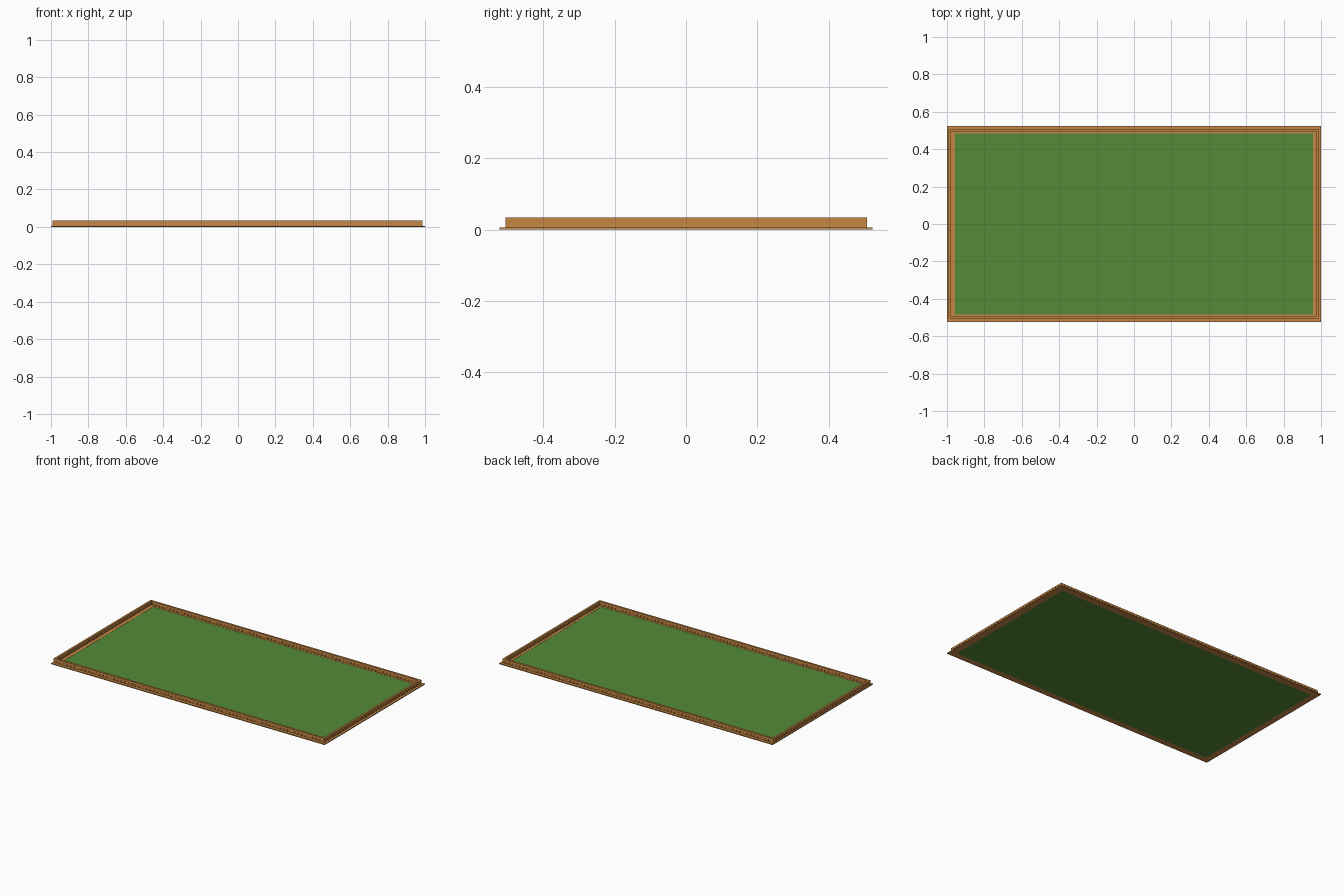
import bpy, bmesh, math
from mathutils import Vector

if "Cube" in bpy.data.objects:
    bpy.data.objects.remove(bpy.data.objects["Cube"])

BASE_H, ARCH_TOP, COPING_Z, TOP = 0.006, 0.024, 0.030, 0.0335
X0, X1, Y0, Y1 = -0.993, 0.986, -0.506, 0.507   # outer wall faces
T, DEPTH = 0.013, 0.004                          # wall thickness, arch recess


def material(name, rgb):
    m = bpy.data.materials.new(name)
    m.diffuse_color = (*rgb, 1)
    m.use_nodes = True
    m.node_tree.nodes["Principled BSDF"].inputs["Base Color"].default_value = m.diffuse_color
    return m


stone = material("warm_stone", (0.57, 0.245, 0.06))
grass = material("grass", (0.09, 0.26, 0.04))


def box(bm, x0, x1, y0, y1, z0, z1):
    vs = bmesh.ops.create_cube(bm, size=1)["verts"]
    for v in vs:
        v.co = Vector((x0 if v.co.x < 0 else x1,
                       y0 if v.co.y < 0 else y1,
                       z0 if v.co.z < 0 else z1))


def finish(bm, name, mat):
    me = bpy.data.meshes.new(name)
    bm.to_mesh(me)
    bm.free()
    me.materials.append(mat)
    ob = bpy.data.objects.new(name, me)
    bpy.context.collection.objects.link(ob)


def ring(bm, x0, x1, y0, y1, wx, wy, z0, z1):
    """Rectangular frame made of four butted bars."""
    box(bm, x0, x1, y0, y0 + wy, z0, z1)
    box(bm, x0, x1, y1 - wy, y1, z0, z1)
    box(bm, x0, x0 + wx, y0 + wy, y1 - wy, z0, z1)
    box(bm, x1 - wx, x1, y0 + wy, y1 - wy, z0, z1)


def arcade(bm, centre, normal, length, bays):
    """Row of arched recesses on a wall face with the given outward normal."""
    n = Vector(normal)
    u = Vector((0, 0, 1)).cross(n)
    pitch = length / bays
    r = pitch * 0.32
    spring = ARCH_TOP - r
    path = [(-r, BASE_H)]
    path += [(-r * math.cos(math.pi * i / 6), spring + r * math.sin(math.pi * i / 6))
             for i in range(7)]
    path += [(r, BASE_H)]
    h = pitch / 2
    for k in range(bays):
        o = Vector(centre) + u * ((k + 0.5) * pitch - length / 2)

        def vert(p, d=0.0):
            return bm.verts.new(o + u * p[0] - n * d + Vector((0, 0, p[1])))

        front = [vert(p) for p in path]
        back = [vert(p, DEPTH) for p in path]
        outer = [vert(p) for p in ((h, BASE_H), (h, COPING_Z), (-h, COPING_Z), (-h, BASE_H))]
        bm.faces.new(front + outer)
        for i in range(len(path) - 1):
            bm.faces.new((front[i], back[i], back[i + 1], front[i + 1]))


# Lawn and the low plinth around it
bm = bmesh.new()
box(bm, -0.958, 0.958, -0.483, 0.483, 0, 0.005)
finish(bm, "lawn", grass)
bm = bmesh.new()
ring(bm, -1, 1, -0.523, 0.523, 0.042, 0.04, 0, BASE_H)
finish(bm, "plinth", stone)

# Solid wall core with corner piers
bm = bmesh.new()
D = DEPTH
ring(bm, X0 + D, X1 - D, Y0 + D, Y1 - D, T - 2 * D, T - 2 * D, BASE_H, COPING_Z)
for x in (X0, X1 - T):
    for y in (Y0, Y1 - T):
        box(bm, x, x + T, y, y + T, BASE_H, COPING_Z)
finish(bm, "wall_core", stone)

# Coping along the wall top
bm = bmesh.new()
ring(bm, X0, X1, Y0, Y1, T, T, COPING_Z, TOP)
finish(bm, "wall_coping", stone)

# Arched facing on both sides of each wall
cx, cy = (X0 + X1) / 2, (Y0 + Y1) / 2
lx, ly = X1 - X0 - 2 * T, Y1 - Y0 - 2 * T
walls = {
    "front": ((cx, Y0, 0), (0, -1, 0), lx, 74),
    "back": ((cx, Y1, 0), (0, 1, 0), lx, 74),
    "left": ((X0, cy, 0), (-1, 0, 0), ly, 37),
    "right": ((X1, cy, 0), (1, 0, 0), ly, 37),
}
for name, (c, n, length, bays) in walls.items():
    bm = bmesh.new()
    arcade(bm, c, n, length, bays)
    arcade(bm, Vector(c) - Vector(n) * T, -Vector(n), length, bays)
    finish(bm, name + "_arcade", stone)
